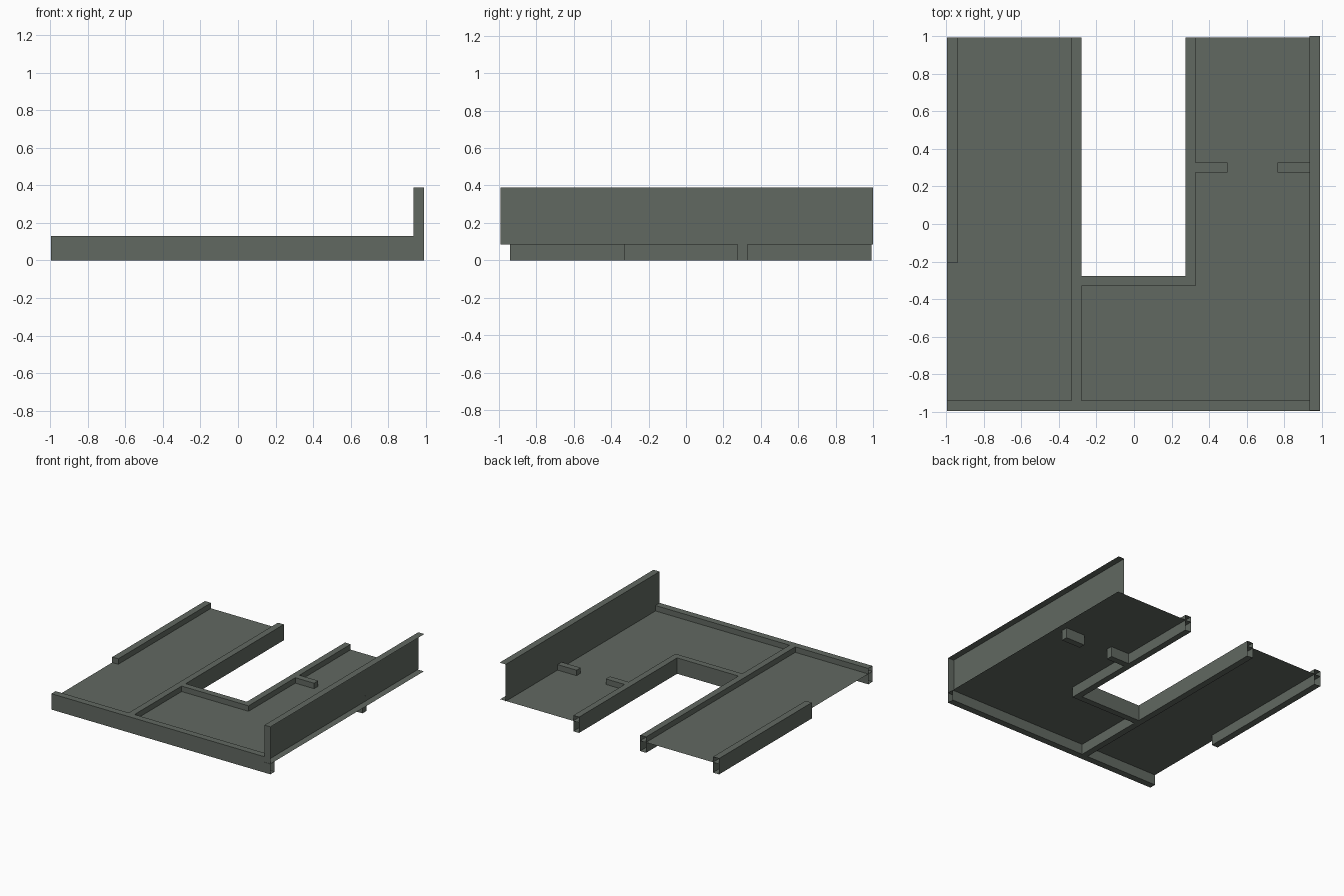
import bpy, bmesh

if "Cube" in bpy.data.objects:
    bpy.data.objects.remove(bpy.data.objects["Cube"])

mat = bpy.data.materials.new("grey_green")
mat.diffuse_color = (0.12, 0.14, 0.12, 1)
mat.use_nodes = True
mat.node_tree.nodes["Principled BSDF"].inputs["Base Color"].default_value = mat.diffuse_color

FLOOR_Z, LOW_TOP, TALL_TOP = 0.085, 0.13, 0.388


def finish(name, bm):
    me = bpy.data.meshes.new(name)
    bm.to_mesh(me)
    bm.free()
    me.materials.append(mat)
    ob = bpy.data.objects.new(name, me)
    bpy.context.collection.objects.link(ob)
    return ob


def hollow_wall(name, x, y, z=(0.0, LOW_TOP), open_sides=()):
    """Thin-skinned box; open_sides lists the faces left out, e.g. '+y'."""
    bm = bmesh.new()
    bmesh.ops.create_cube(bm, size=1)
    drop = []
    for f in bm.faces:
        axis = max(range(3), key=lambda i: abs(f.normal[i]))
        side = ("+" if f.normal[axis] > 0 else "-") + "xyz"[axis]
        if side in open_sides:
            drop.append(f)
    bmesh.ops.delete(bm, geom=drop, context='FACES')
    for v in bm.verts:
        for i, (lo, hi) in enumerate((x, y, z)):
            v.co[i] = lo if v.co[i] < 0 else hi
    return finish(name, bm)


# U-shaped floor sheet, open at the back
bm = bmesh.new()
outline = [(-0.995, -0.995), (0.99, -0.995), (0.99, 0.993), (0.275, 0.993),
           (0.275, -0.278), (-0.28, -0.278), (-0.28, 0.993), (-0.995, 0.993)]
bm.faces.new([bm.verts.new((px, py, FLOOR_Z)) for px, py in outline])
finish("floor", bm)

# outer walls
hollow_wall("front_wall_lower", (-0.995, 0.99), (-0.995, -0.94), (0, FLOOR_Z),
            ("-x", "+x", "+z"))
hollow_wall("front_wall_upper", (-0.995, 0.935), (-0.995, -0.94), (FLOOR_Z, LOW_TOP),
            ("-x", "+x", "-z"))
hollow_wall("left_wall", (-0.995, -0.94), (-0.208, 0.993), open_sides=("+y",))
# tall wall is open on its outside and back end
hollow_wall("tall_right_wall", (0.935, 0.99), (-0.993, 1.0), (FLOOR_Z, TALL_TOP),
            ("+x", "+y", "-z"))

# walls around the courtyard
hollow_wall("courtyard_left_wall", (-0.333, -0.28), (-0.94, 0.993), open_sides=("-y", "+y"))
hollow_wall("courtyard_front_wall", (-0.28, 0.275), (-0.33, -0.278), open_sides=("-x", "+x"))
hollow_wall("courtyard_right_wall", (0.275, 0.327), (-0.33, 0.993), open_sides=("+y",))

# stub walls beside the doorway
hollow_wall("inner_stub_wall", (0.327, 0.497), (0.275, 0.328), open_sides=("-x",))
hollow_wall("outer_stub_wall", (0.763, 0.936), (0.275, 0.328))
